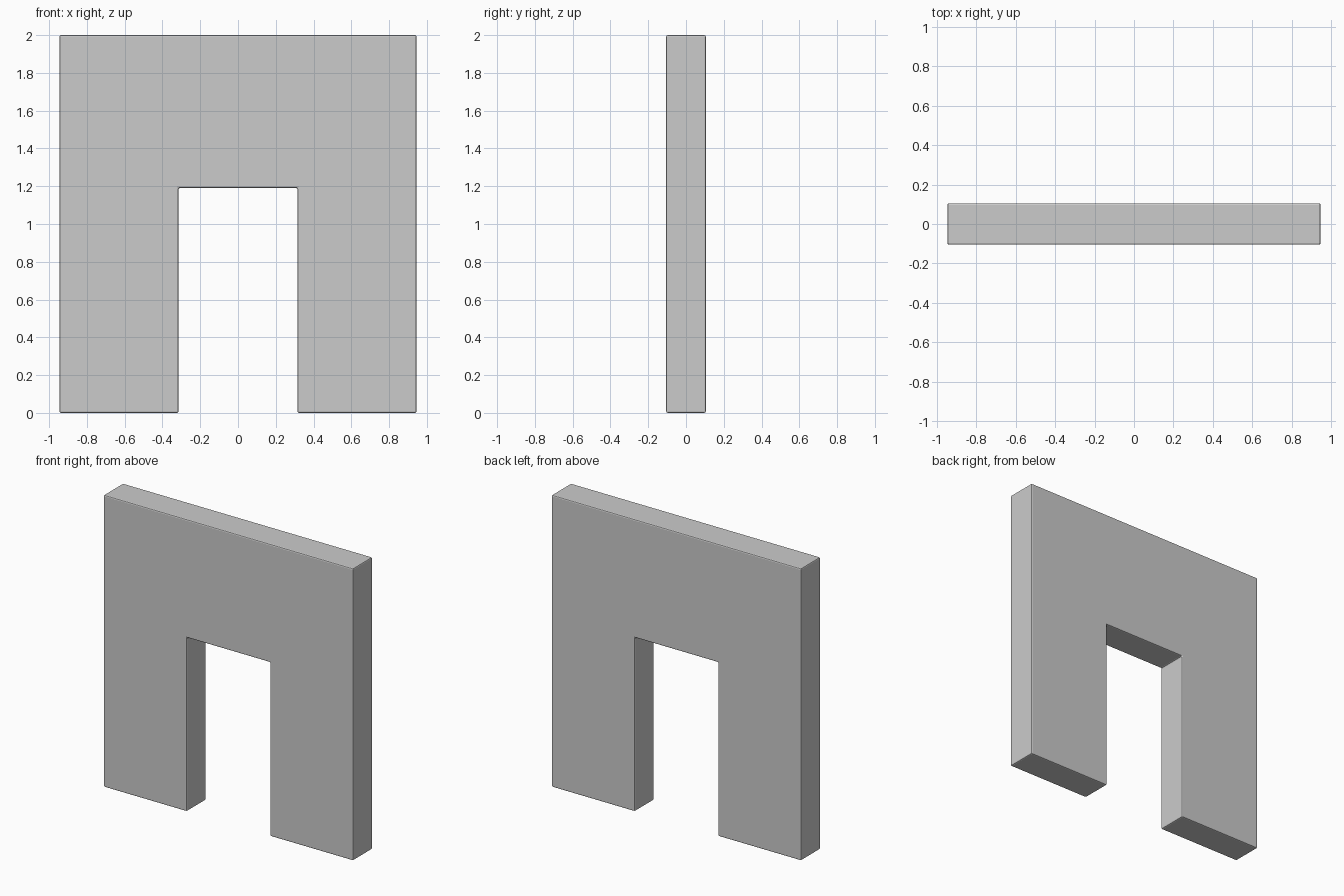
import bpy, bmesh

if "Cube" in bpy.data.objects:
    bpy.data.objects.remove(bpy.data.objects["Cube"])

HALF_W, HALF_T, HEIGHT = 0.945, 0.105, 2.0
DOOR_HALF, DOOR_TOP = 0.315, 1.19

# Front outline of the wall, with the doorway open at the floor
right = [(DOOR_HALF, DOOR_TOP), (DOOR_HALF, 0), (HALF_W, 0), (HALF_W, HEIGHT)]
outline = right + [(-x, z) for x, z in reversed(right)]

# Extrude the outline through the wall thickness
bm = bmesh.new()
front = bm.faces.new([bm.verts.new((x, -HALF_T, z)) for x, z in outline])
ext = bmesh.ops.extrude_face_region(bm, geom=[front], use_keep_orig=True)
moved = [g for g in ext["geom"] if isinstance(g, bmesh.types.BMVert)]
bmesh.ops.translate(bm, verts=moved, vec=(0, 2 * HALF_T, 0))
bmesh.ops.recalc_face_normals(bm, faces=bm.faces)
mesh = bpy.data.meshes.new("doorway_wall")
bm.to_mesh(mesh)
bm.free()
wall = bpy.data.objects.new("doorway_wall", mesh)
bpy.context.collection.objects.link(wall)

# Slightly softened edges
bevel = wall.modifiers.new("edge_bevel", "BEVEL")
bevel.width = 0.008
bevel.segments = 2
bevel.limit_method = "ANGLE"
